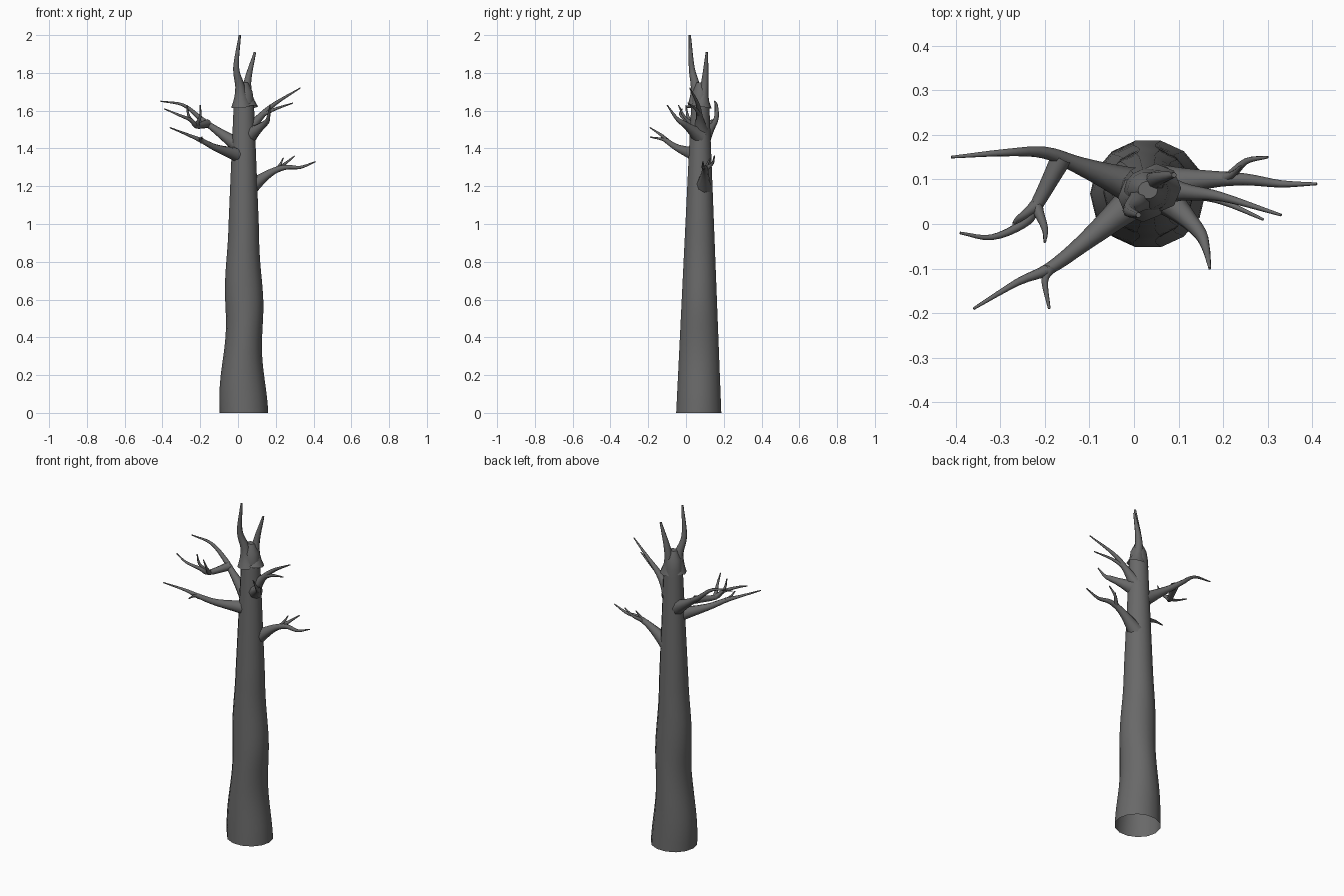
import bpy, bmesh, math
from mathutils import Vector

if "Cube" in bpy.data.objects:
    bpy.data.objects.remove(bpy.data.objects["Cube"])

grey = (.14, .14, .14, 1)
bark = bpy.data.materials.new("grey bark")
bark.use_nodes = True
bark.diffuse_color = grey
bark.node_tree.nodes["Principled BSDF"].inputs["Base Color"].default_value = grey


def ring_points(centre, side, up, sides):
    """Ellipse of points spanned by two radius vectors."""
    angles = [math.tau * i / sides for i in range(sides)]
    return [centre + side * math.cos(a) + up * math.sin(a) for a in angles]


def loft(name, rings):
    """Skin a list of rings, closing only the far end."""
    bm = bmesh.new()
    loops = [[bm.verts.new(point) for point in ring] for ring in rings]
    for lower, upper in zip(loops, loops[1:]):
        for i in range(len(lower)):
            bm.faces.new((lower[i - 1], lower[i], upper[i], upper[i - 1]))
    bm.faces.new(loops[-1])
    mesh = bpy.data.meshes.new(name)
    bm.to_mesh(mesh)
    bm.free()
    mesh.materials.append(bark)
    obj = bpy.data.objects.new(name, mesh)
    bpy.context.collection.objects.link(obj)
    bpy.context.view_layer.objects.active = obj
    obj.select_set(True)
    bpy.ops.object.shade_smooth_by_angle(angle=math.radians(50))
    obj.select_set(False)


def smooth_path(points, steps=4):
    """Catmull-Rom curve through the points."""
    knots = [Vector(point) for point in points]
    knots = [2 * knots[0] - knots[1]] + knots + [2 * knots[-1] - knots[-2]]
    path = []
    for before, start, end, after in zip(knots, knots[1:], knots[2:], knots[3:]):
        leave, arrive = (end - before) / 2, (after - start) / 2
        for step in range(steps):
            t = step / steps
            ease = t * t * (3 - 2 * t)
            path.append(start.lerp(end, ease) + leave * t * (1 - t) ** 2 - arrive * t * t * (1 - t))
    return path + [knots[-2]]


def limb(name, *points, flare=.022, thickness=.024, tip=.003):
    """Tapered limb with a flared base; returns its centre line."""
    path = smooth_path(points)
    last = len(path) - 1
    side = (path[1] - path[0]).orthogonal()
    rings = []
    for k, centre in enumerate(path):
        t = k / last
        along = (path[min(k + 1, last)] - path[max(k - 1, 0)]).normalized()
        side = (side - along * side.dot(along)).normalized()
        radius = thickness + (tip - thickness) * t + flare * max(0, 1 - 3 * t) ** 2
        rings.append(ring_points(centre, side * radius, along.cross(side) * radius, 8))
    loft(name, rings)
    return path


def twig(name, parent, station, *points, thickness=.012):
    """Thin limb growing out of a station on the parent's centre line."""
    return limb(name, parent[station], *points, flare=thickness / 3, thickness=thickness)


# Trunk: leaning taper with a swollen foot, open underneath, domed at the fork
def trunk_ring(z):
    swell = .01 * min(1, max(0, 2 - 2 * z))
    right = -.093 + .043 * z - swell * math.cos(10 * z - 1.2)
    left = .15 - .04 * z + swell * math.cos(10 * z)
    front = -.055 + .05 * z
    back = .19 - .04 * z
    shrink = min(1, 9 * (1.8 - z)) / 2
    centre = Vector((left + right, front + back, 2 * z)) / 2
    return ring_points(centre, Vector((left - right, 0, 0)) * shrink,
                       Vector((0, back - front, 0)) * shrink, 14)


loft("trunk", [trunk_ring(i / 20) for i in range(36)])

# Forked crown
limb("crown_prong_tall", (.02, .06, 1.62), (.01, .05, 1.73), (-.01, .03, 1.83), (.01, .02, 2),
     thickness=.034, tip=.006)
limb("crown_prong_short", (.05, .08, 1.62), (.05, .1, 1.75), (.09, .11, 1.91),
     thickness=.034, tip=.006)

# Low left bough and its twigs
bough = limb("low_left_bough", (.06, .09, 1.19), (.17, .1, 1.27), (.25, .1, 1.3),
             (.33, .09, 1.3), (.41, .09, 1.33))
twig("low_left_inner_twig", bough, 5, (.22, .11, 1.31), (.24, .13, 1.35))
twig("low_left_outer_twig", bough, 6, (.25, .14, 1.32), (.3, .15, 1.36))

# High left bough and its twig
bough = limb("high_left_bough", (.05, .08, 1.49), (.13, .07, 1.58), (.2, .06, 1.64), (.33, .02, 1.72))
twig("high_left_twig", bough, 4, (.2, .05, 1.61), (.29, .01, 1.64))

# Front bough
limb("front_bough", (.06, .07, 1.47), (.14, -.01, 1.53), (.16, -.05, 1.56), (.17, -.1, 1.63))

# Back right bough with its side branch and twigs
bough = limb("back_right_bough", (.01, .08, 1.41), (-.12, .13, 1.5), (-.2, .16, 1.56),
             (-.29, .16, 1.63), (-.41, .15, 1.65))
branch = twig("back_right_side_branch", bough, 6, (-.22, .04, 1.52), (-.25, 0, 1.55),
              (-.32, -.03, 1.58), (-.39, -.02, 1.61), thickness=.018)
twig("back_right_outer_twig", branch, 4, (-.26, .01, 1.57), (-.27, 0, 1.63))
twig("back_right_inner_twig", branch, 4, (-.2, -.01, 1.57), (-.2, -.04, 1.63))

# Front right bough and its twig
bough = limb("front_right_bough", (.02, .07, 1.36), (-.11, -.04, 1.4), (-.19, -.1, 1.44),
             (-.26, -.13, 1.47), (-.36, -.19, 1.51))
twig("front_right_twig", bough, 8, (-.2, -.13, 1.45), (-.19, -.19, 1.46))
